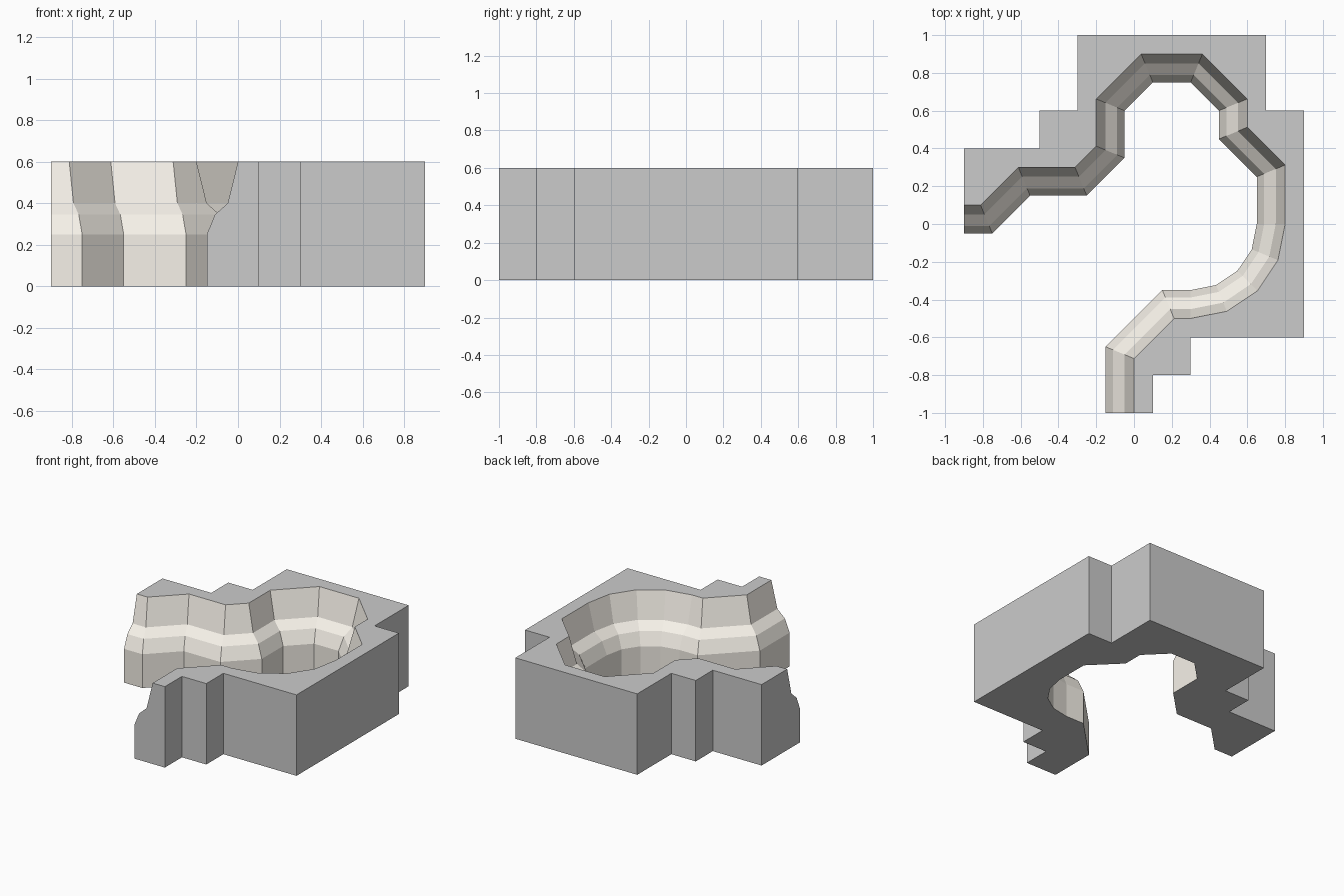
import bpy, bmesh, math

if "Cube" in bpy.data.objects:
    bpy.data.objects.remove(bpy.data.objects["Cube"])

TOP = 0.6
W = 0.15                                  # how far the wall leans back
M = W * math.tan(math.radians(22.5))      # mitre shift at 45 degree corners
# wall profile: (share of the lean, height)
PROFILE = [(0, 0), (0, 0.25), (0.26, 0.345), (0.67, 0.4), (1, TOP)]

# foot of the wall (x, y) and lean direction (dx, dy) at each corner
PATH = [(-0.9, -0.05, 0, W), (-0.75, -0.05, -M, W), (-0.55, 0.15, -M, W),
        (-0.25, 0.15, -M, W), (-0.05, 0.35, -W, M), (-0.05, 0.6, -W, M),
        (0.1, 0.75, -M, W), (0.3, 0.75, M, W), (0.45, 0.6, W, M),
        (0.45, 0.45, W, M), (0.65, 0.25, W, M)]
# rounded bend
for k in range(5):
    a = math.radians(-22.5 * k)
    c, s = math.cos(a), math.sin(a)
    PATH.append((0.3 + 0.35 * c, 0.35 * s, W * c, W * s))
PATH += [(0.15, -0.35, M, -W), (-0.15, -0.65, W, -M), (-0.15, -1, W, 0)]

# stepped outer outline, counter-clockwise
OUTER = [(0.1, -1), (0.1, -0.8), (0.3, -0.8), (0.3, -0.6), (0.9, -0.6),
         (0.9, 0.6), (0.7, 0.6), (0.7, 1), (-0.3, 1), (-0.3, 0.6),
         (-0.5, 0.6), (-0.5, 0.4), (-0.9, 0.4)]


def section(p):
    x, y, dx, dy = p
    return [(x + dx * f, y + dy * f, z) for f, z in PROFILE]


def make_object(name, faces):
    bm = bmesh.new()
    for f in faces:
        bm.faces.new([bm.verts.new(co) for co in f])
    bmesh.ops.remove_doubles(bm, verts=bm.verts, dist=1e-5)
    big = [f for f in bm.faces if len(f.verts) > 4]
    bmesh.ops.triangulate(bm, faces=big)
    me = bpy.data.meshes.new(name)
    bm.to_mesh(me)
    bm.free()
    ob = bpy.data.objects.new(name, me)
    bpy.context.collection.objects.link(ob)
    return ob


sections = [section(p) for p in PATH]

# rock wall: profile swept along the path
wall_faces = []
for a, b in zip(sections, sections[1:]):
    for j in range(len(PROFILE) - 1):
        wall_faces.append([a[j], b[j], b[j + 1], a[j + 1]])
wall = make_object("rock_wall", wall_faces)
stone = bpy.data.materials.new("pale_stone")
stone.diffuse_color = (0.93, 0.89, 0.82, 1)
stone.use_nodes = True
stone.node_tree.nodes["Principled BSDF"].inputs["Base Color"].default_value = stone.diffuse_color
wall.data.materials.append(stone)

# ground block: top, bottom, stepped sides and the two profiled ends
low = [(x, y, 0) for x, y in OUTER]
high = [(x, y, TOP) for x, y in OUTER]
block_faces = [[s[-1] for s in sections] + high,
               ([s[0] for s in sections] + low)[::-1],
               [low[0], high[0]] + sections[-1][::-1],
               sections[0] + [high[-1], low[-1]]]
for i in range(len(OUTER) - 1):
    block_faces.append([low[i], low[i + 1], high[i + 1], high[i]])
make_object("ground_block", block_faces)
